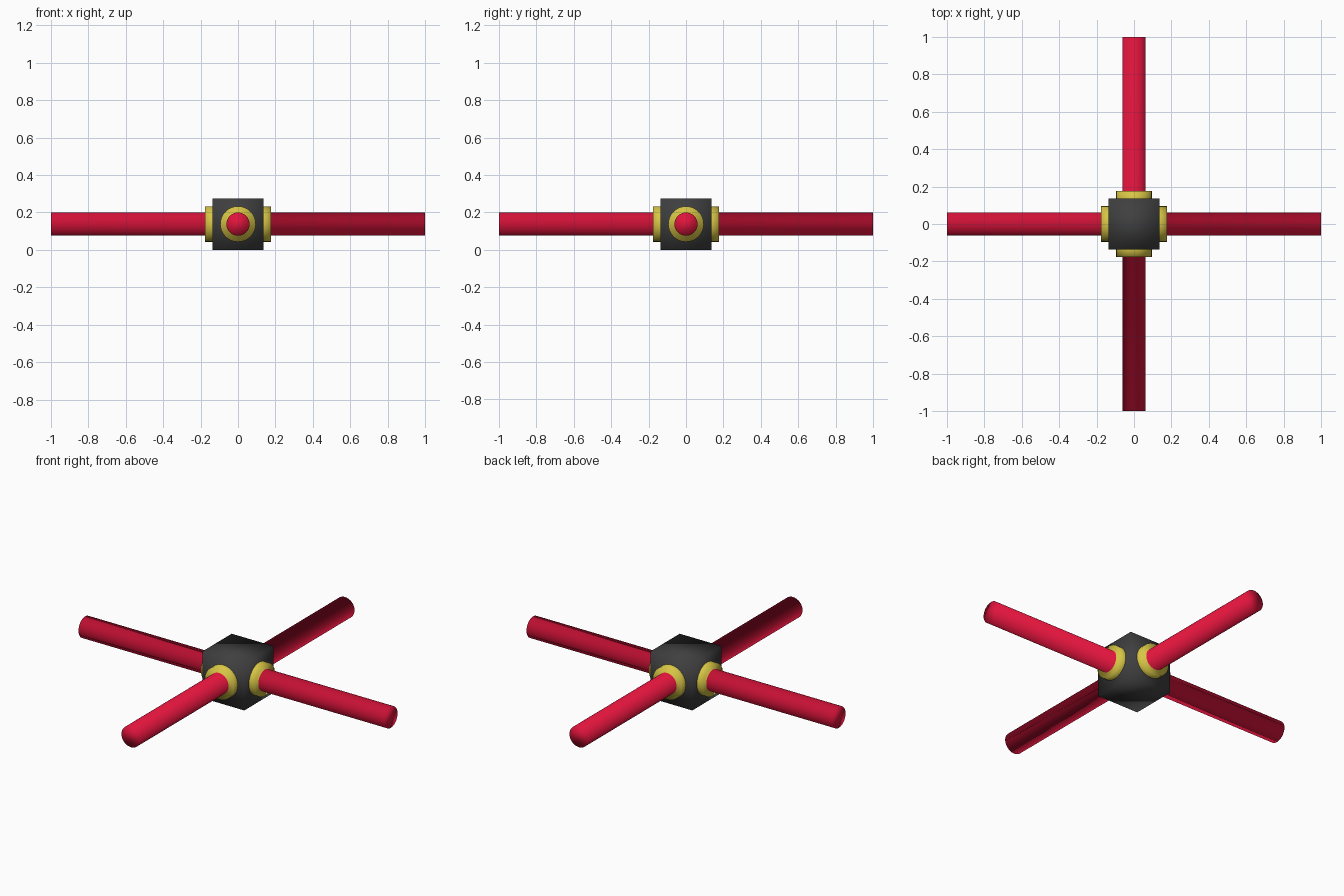
import bpy, bmesh, math
from mathutils import Matrix, Vector

cube = bpy.data.objects.get("Cube")
if cube:
    bpy.data.objects.remove(cube, do_unlink=True)

HALF = 0.1375      # half the hub's width, also the axis height
SIDES = 32


def material(name, rgb):
    mat = bpy.data.materials.new(name)
    mat.use_nodes = True
    mat.diffuse_color = (*rgb, 1)
    mat.node_tree.nodes["Principled BSDF"].inputs["Base Color"].default_value = (*rgb, 1)
    return mat


charcoal = material("charcoal", (0.05, 0.05, 0.05))
yellow = material("yellow", (0.68, 0.56, 0.06))
crimson = material("crimson", (0.74, 0.007, 0.045))


def finish(name, bm, materials):
    for face in bm.faces:
        face.smooth = True
    mesh = bpy.data.meshes.new(name)
    bm.to_mesh(mesh)
    bm.free()
    for mat in materials:
        mesh.materials.append(mat)
    obj = bpy.data.objects.new(name, mesh)
    obj.location.z = HALF
    bpy.context.collection.objects.link(obj)


# Central hub
bm = bmesh.new()
bmesh.ops.create_cube(bm, size=2 * HALF)
finish("hub", bm, [charcoal])

# Collar and rod share one turned profile: (distance along arm, radius)
PROFILE = [(0.13, 0.095), (0.176, 0.095), (0.176, 0.062), (1.0, 0.062)]


def arm(name, angle):
    bm = bmesh.new()
    rings = []
    for dist, radius in PROFILE:
        ring = []
        for i in range(SIDES):
            a = math.tau * i / SIDES
            ring.append(bm.verts.new(Vector((dist, radius * math.cos(a), radius * math.sin(a)))))
        rings.append(ring)
    for step, (inner, outer) in enumerate(zip(rings, rings[1:])):
        for i in range(SIDES):
            j = (i + 1) % SIDES
            face = bm.faces.new((inner[i], outer[i], outer[j], inner[j]))
            face.material_index = 1 if step == 2 else 0
    # Rod end
    bm.faces.new(rings[-1]).material_index = 1
    bmesh.ops.recalc_face_normals(bm, faces=bm.faces)
    bmesh.ops.rotate(bm, verts=bm.verts, matrix=Matrix.Rotation(angle, 3, "Z"))
    finish(name, bm, [yellow, crimson])


for k, side in enumerate(("left", "back", "right", "front")):
    arm(side + "_collar_and_rod", k * math.pi / 2)
